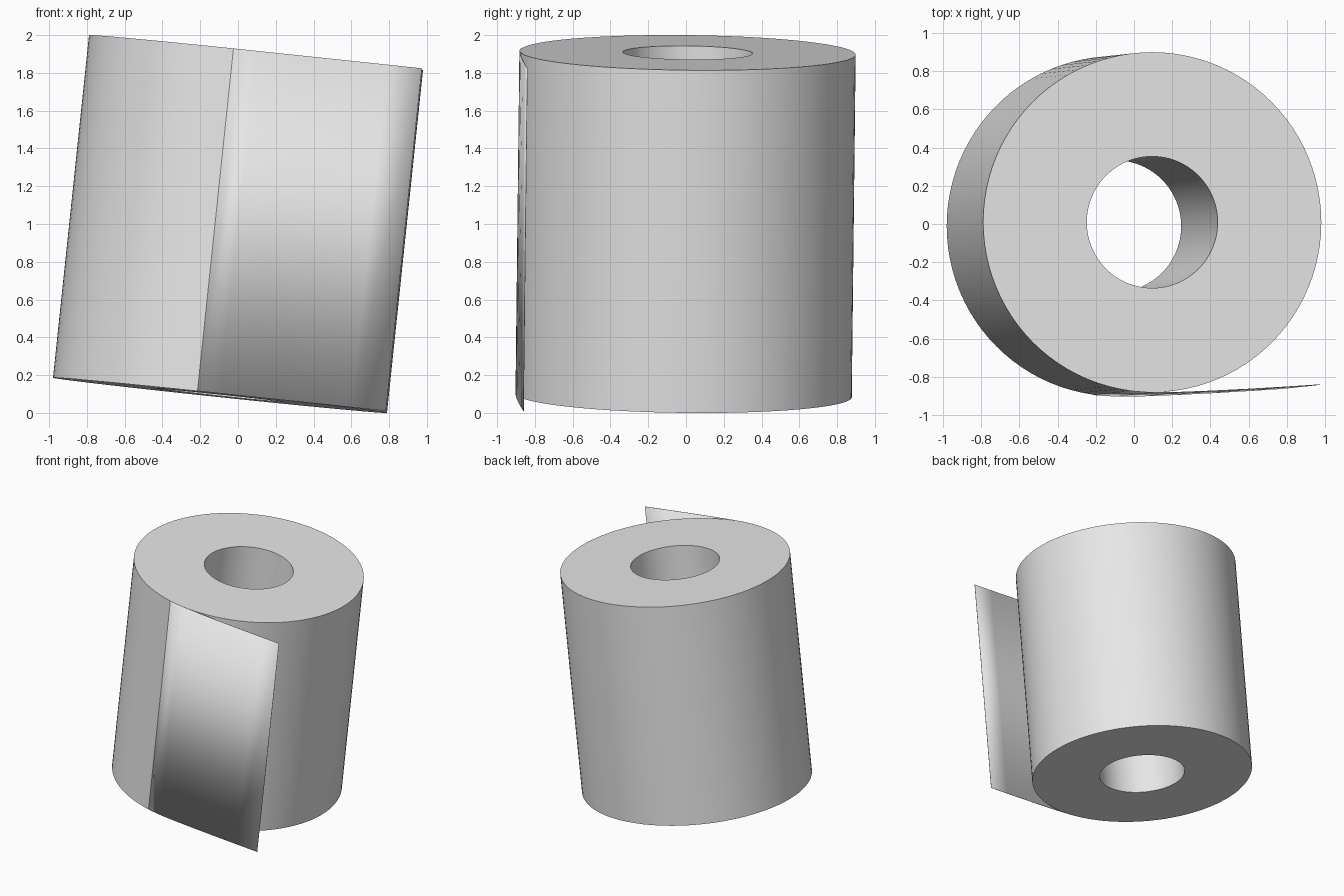
import bpy, bmesh, math
from mathutils import Matrix

if "Cube" in bpy.data.objects:
    bpy.data.objects.remove(bpy.data.objects["Cube"])

R, HOLE, H, N = 0.889, 0.344, 1.824, 96

paper = bpy.data.materials.new("light grey paper")
paper.diffuse_color = (0.8, 0.8, 0.8, 1)
paper.use_nodes = True
paper.node_tree.nodes["Principled BSDF"].inputs["Base Color"].default_value = paper.diffuse_color

# The whole roll leans right and very slightly backwards
LEAN = (Matrix.Translation((0, -0.001, 1.0))
        @ Matrix.Rotation(math.radians(-0.65), 4, 'X')
        @ Matrix.Rotation(math.radians(6.0), 4, 'Y'))


def finish(name, bm):
    bm.transform(LEAN)
    mesh = bpy.data.meshes.new(name)
    bm.to_mesh(mesh)
    bm.free()
    mesh.materials.append(paper)
    ob = bpy.data.objects.new(name, mesh)
    bpy.context.collection.objects.link(ob)
    bpy.ops.object.select_all(action='DESELECT')
    ob.select_set(True)
    bpy.context.view_layer.objects.active = ob
    bpy.ops.object.shade_smooth_by_angle(angle=math.radians(35))
    return ob


# Roll body: a rectangular section swept around the axis, leaving the core open
bm = bmesh.new()
section = [(R, -H / 2), (R, H / 2), (HOLE, H / 2), (HOLE, -H / 2)]
rings = []
for i in range(N):
    a = 2 * math.pi * i / N
    rings.append([bm.verts.new((r * math.cos(a), r * math.sin(a), z)) for r, z in section])
for i in range(N):
    p, q = rings[i], rings[(i + 1) % N]
    for k in range(4):
        m = (k + 1) % 4
        bm.faces.new((p[k], q[k], q[m], p[m]))
bmesh.ops.recalc_face_normals(bm, faces=bm.faces)
finish("paper_roll", bm)

# Loose sheet: leaves the front of the roll on a tangent and bends slightly inward
path = [(-0.12, -0.882), (0.0, -0.890), (0.15, -0.888), (0.3, -0.882),
        (0.5, -0.872), (0.7, -0.860), (0.883, -0.848)]
bm = bmesh.new()
cols = [[bm.verts.new((x, y, z)) for z in (-H / 2, H / 2)] for x, y in path]
for p, q in zip(cols, cols[1:]):
    bm.faces.new((p[0], q[0], q[1], p[1]))
sheet = finish("loose_sheet", bm)
mod = sheet.modifiers.new("thickness", 'SOLIDIFY')
mod.thickness = 0.003
mod.offset = 0
